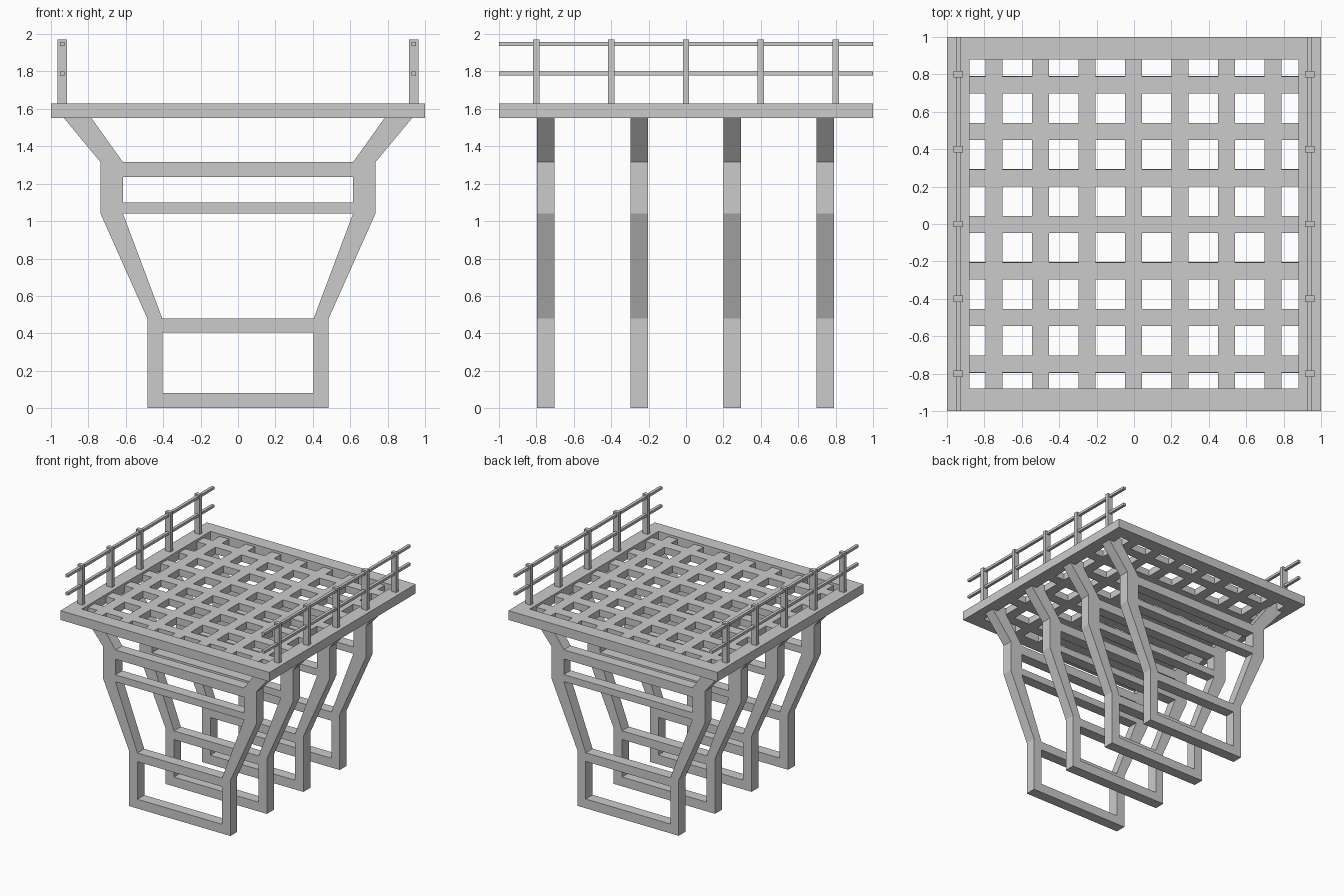
import bpy, bmesh

if "Cube" in bpy.data.objects:
    bpy.data.objects.remove(bpy.data.objects["Cube"])


def finish(name, bm):
    bmesh.ops.recalc_face_normals(bm, faces=bm.faces[:])
    mesh = bpy.data.meshes.new(name)
    bm.to_mesh(mesh)
    bm.free()
    obj = bpy.data.objects.new(name, mesh)
    bpy.context.collection.objects.link(obj)
    return obj


def box(name, x, y, z):
    """Box from (min, max) ranges on each axis."""
    bm = bmesh.new()
    for v in bmesh.ops.create_cube(bm, size=1)["verts"]:
        v.co = [r[0] if c < 0 else r[1] for c, r in zip(v.co, (x, y, z))]
    return finish(name, bm)


def slab(name, quads, offset):
    """Weld flat quads into one sheet and extrude it by the offset."""
    bm = bmesh.new()
    for quad in quads:
        bm.faces.new([bm.verts.new(p) for p in quad])
    bmesh.ops.remove_doubles(bm, verts=bm.verts[:], dist=1e-4)
    geo = bmesh.ops.extrude_face_region(bm, geom=bm.faces[:], use_keep_orig=True)["geom"]
    bmesh.ops.translate(bm, vec=offset,
                        verts=[g for g in geo if isinstance(g, bmesh.types.BMVert)])
    return finish(name, bm)


# Support frames: levels are (z, outer x, inner x), bars are the levels with a crossbar above
LEVELS = [(0, .485, .405), (.08, .485, .405), (.405, .485, .405), (.48, .485, .405),
          (1.04, .735, .615), (1.10, .735, .615), (1.235, .735, .615),
          (1.315, .735, .615), (1.55, .93, .783)]
BARS = (0, 2, 4, 6)
for n, yc in enumerate((-.75, -.25, .248, .745)):
    y = yc - .047
    quads = []
    for i, ((z0, o0, i0), (z1, o1, i1)) in enumerate(zip(LEVELS, LEVELS[1:])):
        for s in (-1, 1):
            quads.append([(s * o0, y, z0), (s * i0, y, z0), (s * i1, y, z1), (s * o1, y, z1)])
        if i in BARS:
            quads.append([(-i0, y, z0), (i0, y, z0), (i1, y, z1), (-i1, y, z1)])
    slab(f"support_frame_{n + 1}", quads, (0, .094, 0))


# Flat lattice: every cell between the cuts is filled except the holes
def lattice(name, cuts, z, height):
    quads = []
    spans = list(zip(cuts, cuts[1:]))
    for i, (xa, xb) in enumerate(spans):
        for j, (ya, yb) in enumerate(spans):
            if i % 2 or j % 2:
                quads.append([(xa, ya, z), (xb, ya, z), (xb, yb, z), (xa, yb, z)])
    slab(name, quads, (0, 0, height))


grid_cuts = [-.88]
for k in range(-3, 4):
    grid_cuts += [k * .2485 - .003 - .045, k * .2485 - .003 + .045]
grid_cuts.append(.88)
lattice("deck_grating", grid_cuts, 1.55, .06)

# Deck rim
rim = [-1, -.88, .88, 1]
slab("deck_rim", [[(rim[i], rim[j], 1.55), (rim[i + 1], rim[j], 1.55),
                   (rim[i + 1], rim[j + 1], 1.55), (rim[i], rim[j + 1], 1.55)]
                  for i in range(3) for j in range(3) if (i, j) != (1, 1)], (0, 0, .08))

# Railings on both sides
for side, s in (("left", -1), ("right", 1)):
    xc = s * .94
    for k in range(5):
        y = -.8 + .4 * k
        box(f"{side}_rail_post_{k + 1}", (xc - .025, xc + .025), (y - .017, y + .017), (1.63, 1.97))
    for label, z in (("lower", 1.79), ("upper", 1.946)):
        box(f"{side}_{label}_rail", (xc - .013, xc + .013), (-1, 1), (z - .011, z + .011))
